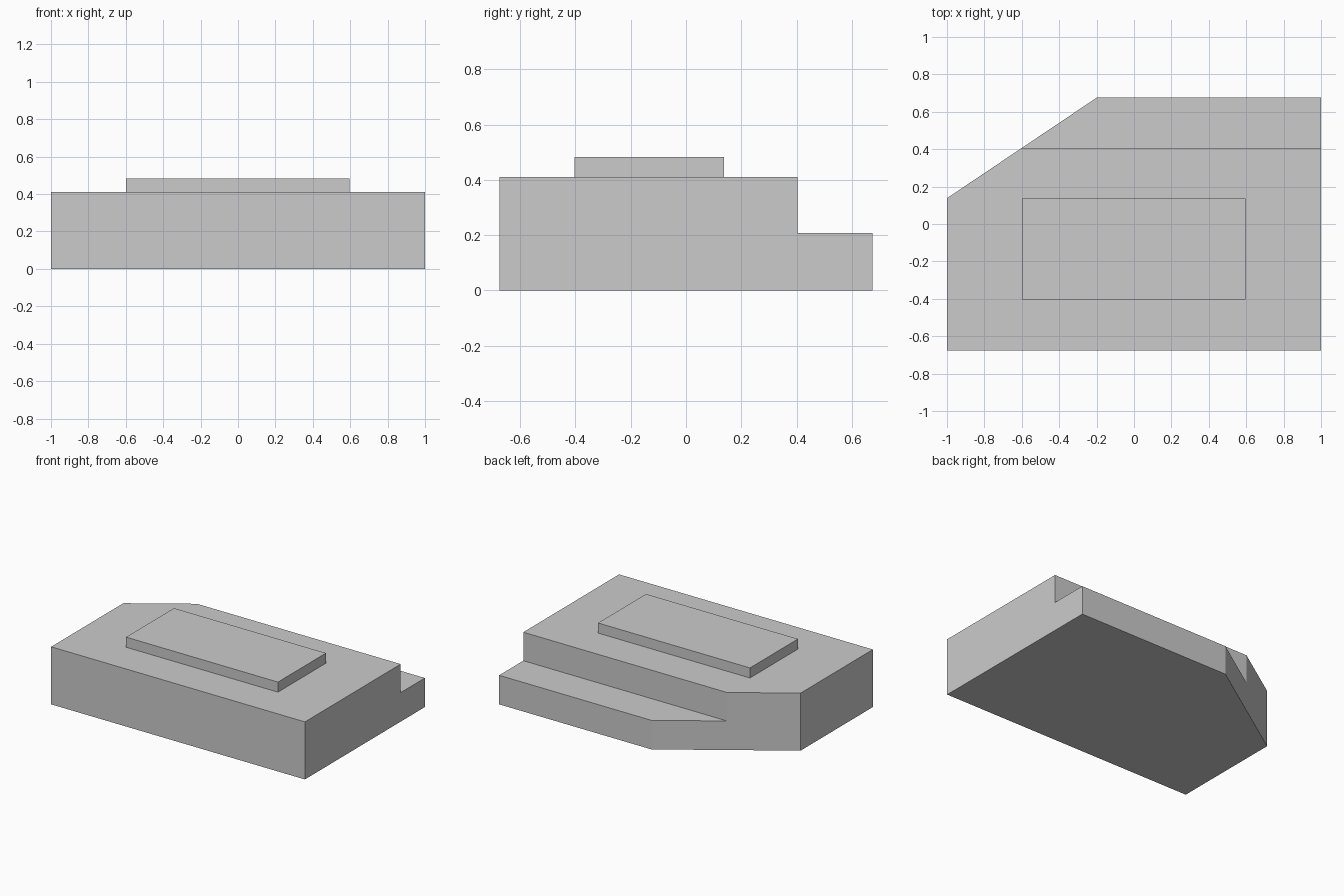
import bpy, bmesh

if "Cube" in bpy.data.objects:
    bpy.data.objects.remove(bpy.data.objects["Cube"])


def prism(name, outline, z0, z1):
    """Extrude a counter-clockwise plan outline from z0 to z1."""
    bm = bmesh.new()
    base = bm.faces.new([bm.verts.new((x, y, z0)) for x, y in outline])
    top = bmesh.ops.extrude_face_region(bm, geom=[base])["geom"]
    bmesh.ops.translate(bm, vec=(0, 0, z1 - z0),
                        verts=[v for v in top if isinstance(v, bmesh.types.BMVert)])
    bmesh.ops.recalc_face_normals(bm, faces=bm.faces)
    mesh = bpy.data.meshes.new(name)
    bm.to_mesh(mesh)
    bm.free()
    obj = bpy.data.objects.new(name, mesh)
    bpy.context.collection.objects.link(obj)
    return obj


def rect(x0, x1, y0, y1):
    return [(x0, y0), (x1, y0), (x1, y1), (x0, y1)]


def boolean(target, tool, operation):
    """Apply a boolean and discard the helper object."""
    mod = target.modifiers.new(operation.title(), "BOOLEAN")
    mod.operation, mod.solver, mod.object = operation, "EXACT", tool
    bpy.context.view_layer.objects.active = target
    bpy.ops.object.modifier_apply(modifier=mod.name)
    bpy.data.objects.remove(tool)


# Main block with its back left corner cut off
block = prism("stepped_block",
              [(-1, -0.675), (1, -0.675), (1, 0.675), (-0.2, 0.675), (-1, 0.138)],
              0, 0.41)

# Lower ledge along the back
boolean(block, prism("ledge_cutter", rect(-1.2, 1.2, 0.403, 0.9), 0.207, 0.6), "DIFFERENCE")

# Raised pad on top, sunk into the block so the union is one solid
boolean(block, prism("raised_pad", rect(-0.6, 0.597, -0.403, 0.137), 0.3, 0.482), "UNION")
